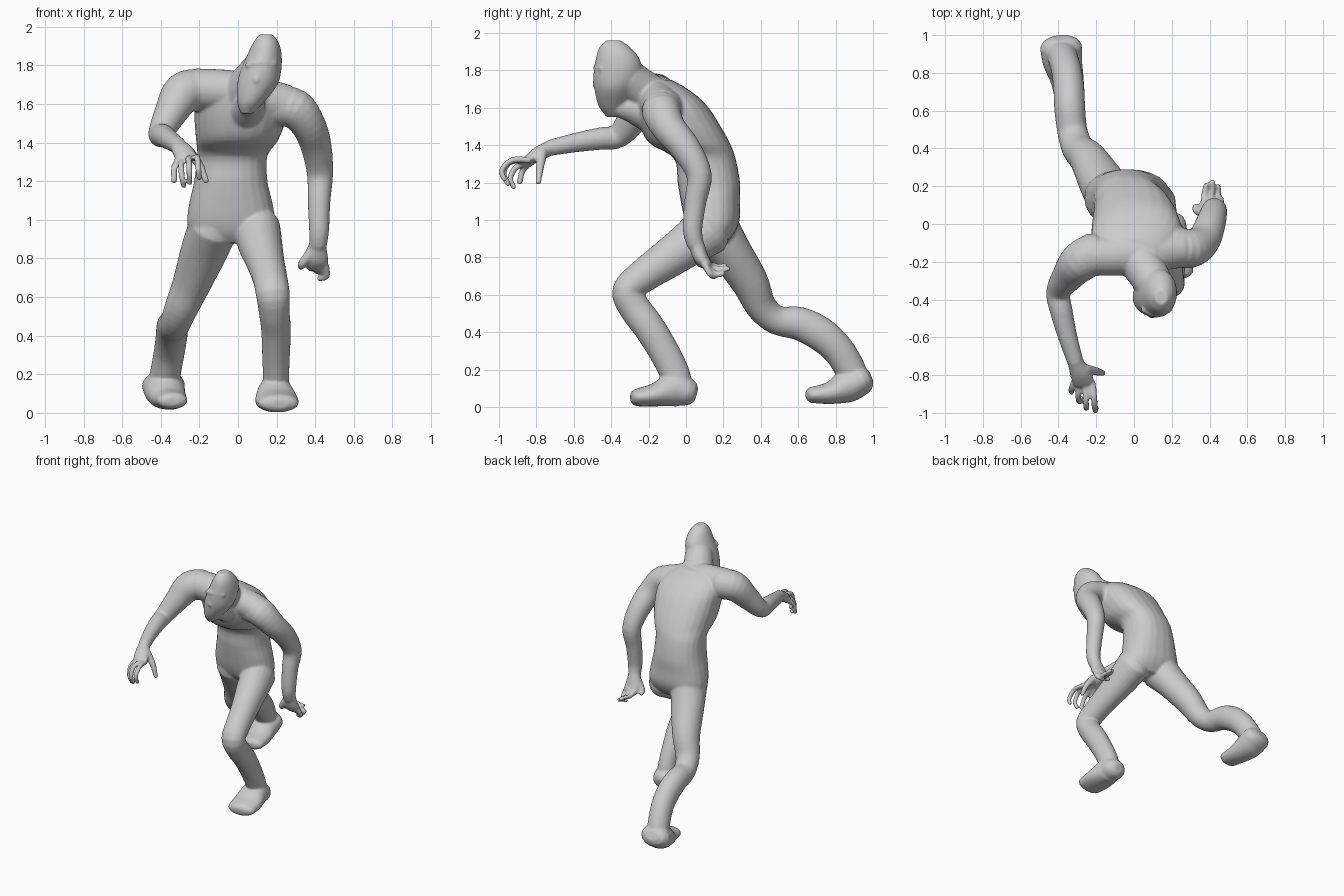
import bpy, bmesh, math
from mathutils import Vector

bm = bmesh.new()
SIDES = 24


def catmull(pts, steps=4):
    """Smooth a list of (x, y, z, radius_a, radius_b) stations."""
    p = [Vector(q) for q in pts]
    p = [p[0] * 2 - p[1]] + p + [p[-1] * 2 - p[-2]]
    out = []
    for i in range(1, len(p) - 2):
        a, b, c, d = p[i - 1:i + 3]
        for s in range(steps):
            t = s / steps
            out.append(0.5 * (2 * b + (c - a) * t + (2 * a - 5 * b + 4 * c - d) * t ** 2
                              + (3 * b - a - 3 * c + d) * t ** 3))
    return out + [p[-2]]


def power(v, e):
    return math.copysign(abs(v) ** e, v)


def loft(pts, level=False, e=1.0):
    """Closed tube with (super)elliptical rings, level or square to the path."""
    st = catmull(pts)
    pos = [Vector(s[:3]) for s in st]
    rings = []
    for i, s in enumerate(st):
        t = (pos[min(i + 1, len(st) - 1)] - pos[max(i - 1, 0)]).normalized()
        if level:
            t = Vector((0, 0, 1))
        rings.append((pos[i], t, s[3], s[4]))

    def caps(r, sign):
        c, t, a, b = r
        m = min(a, b) * sign
        return [(c + t * m * 0.4, t, a * 0.82, b * 0.82), (c + t * m * 0.65, t, a * 0.45, b * 0.45)]

    if not level:
        rings = caps(rings[0], -1)[::-1] + rings + caps(rings[-1], 1)
    loops = []
    for c, t, a, b in rings:
        u = Vector((1, 0, 0))
        u = (u - t * u.dot(t)).normalized()
        v = t.cross(u)
        loops.append([bm.verts.new(c + u * a * power(math.cos(k * math.tau / SIDES), e)
                                   + v * b * power(math.sin(k * math.tau / SIDES), e))
                      for k in range(SIDES)])
    for l0, l1 in zip(loops, loops[1:]):
        for k in range(SIDES):
            n = (k + 1) % SIDES
            bm.faces.new((l0[k], l0[n], l1[n], l1[k]))
    bm.faces.new(loops[0][::-1])
    bm.faces.new(loops[-1])


def limb(pts):
    """Tube with round rings."""
    loft([(*p, p[3]) for p in pts])


def finger(*pts):
    limb([(*p, 0.018 - 0.001 * i) for i, p in enumerate(pts)])


# torso, with the chest overhanging the belly
loft([(-.02, .14, .88, .16, .08), (-.03, .14, .93, .215, .12), (-.035, .14, 1.0, .228, .147),
      (-.037, .13, 1.1, .213, .158), (-.037, .122, 1.2, .19, .167), (-.03, .1, 1.33, .182, .165),
      (-.005, .02, 1.41, .212, .215), (.01, -.035, 1.51, .235, .215), (.015, -.085, 1.62, .24, .19),
      (0, -.13, 1.70, .2, .14), (-.02, -.16, 1.75, .13, .08)], level=True, e=.87)
# shoulder yoke, neck and throat
limb([(-.22, -.17, 1.68, .105), (0, -.16, 1.66, .11), (.25, -.13, 1.6, .1)])
limb([(0, -.14, 1.62, .125), (.06, -.24, 1.7, .11), (.11, -.32, 1.77, .1)])
limb([(.04, -.2, 1.57, .1), (.06, -.29, 1.6, .08), (.065, -.35, 1.61, .065)])
# head
loft([(.045, -.395, 1.55, .03, .03), (.065, -.39, 1.61, .07, .078), (.1, -.38, 1.70, .105, .11),
      (.12, -.365, 1.78, .105, .13), (.138, -.365, 1.86, .088, .118),
      (.145, -.38, 1.92, .065, .085), (.145, -.388, 1.96, .035, .04)], level=True)
# nose and brow
limb([(.11, -.47, 1.79, .015), (.095, -.482, 1.72, .02)])
limb([(.05, -.452, 1.8, .018), (.12, -.478, 1.815, .02), (.19, -.45, 1.81, .018)])

# reaching arm, palm and fingers
limb([(-.2, -.15, 1.675, .11), (-.285, -.2, 1.655, .108), (-.345, -.27, 1.56, .087),
      (-.4, -.36, 1.45, .065), (-.385, -.46, 1.435, .06), (-.35, -.6, 1.412, .051),
      (-.31, -.73, 1.385, .043)])
loft([(-.31, -.73, 1.385, .042, .04), (-.285, -.79, 1.352, .055, .04), (-.265, -.84, 1.325, .056, .027)])
finger((-.22, -.84, 1.32), (-.21, -.93, 1.32), (-.205, -.985, 1.265), (-.2, -.97, 1.215))
finger((-.255, -.84, 1.32), (-.255, -.94, 1.31), (-.252, -.975, 1.25), (-.25, -.95, 1.19))
finger((-.29, -.84, 1.31), (-.295, -.91, 1.28), (-.29, -.94, 1.22), (-.28, -.92, 1.175))
finger((-.305, -.81, 1.32), (-.33, -.87, 1.27), (-.33, -.89, 1.2))
limb([(-.26, -.77, 1.36, .03), (-.2, -.78, 1.285, .022), (-.165, -.79, 1.2, .016)])

# hanging arm, palm and fingers
limb([(.2, -.12, 1.595, .11), (.295, -.13, 1.575, .105), (.365, -.09, 1.49, .09), (.405, 0, 1.38, .08),
      (.425, .07, 1.24, .068), (.42, .05, 1.1, .059), (.42, .035, .95, .052), (.415, .05, .87, .046)])
loft([(.412, .055, .87, .046, .042), (.405, .08, .8, .063, .04), (.41, .115, .755, .058, .028)])
finger((.37, .115, .765), (.375, .17, .75), (.385, .21, .755))
finger((.4, .12, .75), (.412, .18, .735), (.415, .225, .74))
finger((.43, .11, .745), (.445, .16, .71), (.445, .2, .715))
finger((.455, .1, .76), (.46, .13, .71), (.42, .15, .695))
limb([(.38, .06, .83, .03), (.335, .07, .775, .023), (.325, .095, .755, .017)])

# front bent leg and foot
loft([(.1, .12, .95, .12, .14), (.115, .02, .875, .115, .12), (.14, -.1, .79, .1, .105),
      (.165, -.23, .7, .09, .09), (.18, -.315, .62, .088, .08), (.187, -.275, .53, .08, .085),
      (.197, -.2, .43, .077, .085), (.197, -.12, .3, .072, .082), (.197, -.06, .18, .068, .08),
      (.195, -.04, .1, .075, .075)])
loft([(.19, .01, .08, .085, .075), (.192, -.06, .095, .095, .095), (.2, -.16, .066, .112, .064),
      (.21, -.265, .05, .105, .047)])

# trailing leg and foot, toes under the calf
loft([(-.125, .14, .97, .13, .14), (-.175, .23, .84, .122, .115), (-.24, .34, .67, .1, .1),
      (-.295, .4, .54, .087, .083), (-.325, .485, .465, .08, .078), (-.34, .61, .445, .082, .09),
      (-.345, .72, .39, .082, .092), (-.357, .81, .31, .08, .086), (-.375, .875, .21, .08, .082),
      (-.385, .91, .14, .085, .07)])
loft([(-.387, .94, .145, .112, .08), (-.378, .86, .11, .105, .088), (-.355, .77, .075, .09, .06),
      (-.34, .67, .064, .08, .043)])

bmesh.ops.recalc_face_normals(bm, faces=bm.faces[:])
mesh = bpy.data.meshes.new("body")
bm.to_mesh(mesh)
bm.free()
body = bpy.data.objects.new("body", mesh)
bpy.context.collection.objects.link(body)

# fuse all parts into one skin and soften the joins
fuse = body.modifiers.new("fuse", 'REMESH')
fuse.mode = 'VOXEL'
fuse.voxel_size = 0.008
fuse.use_smooth_shade = True
soft = body.modifiers.new("soften", 'SMOOTH')
soft.factor = 0.5
soft.iterations = 7
